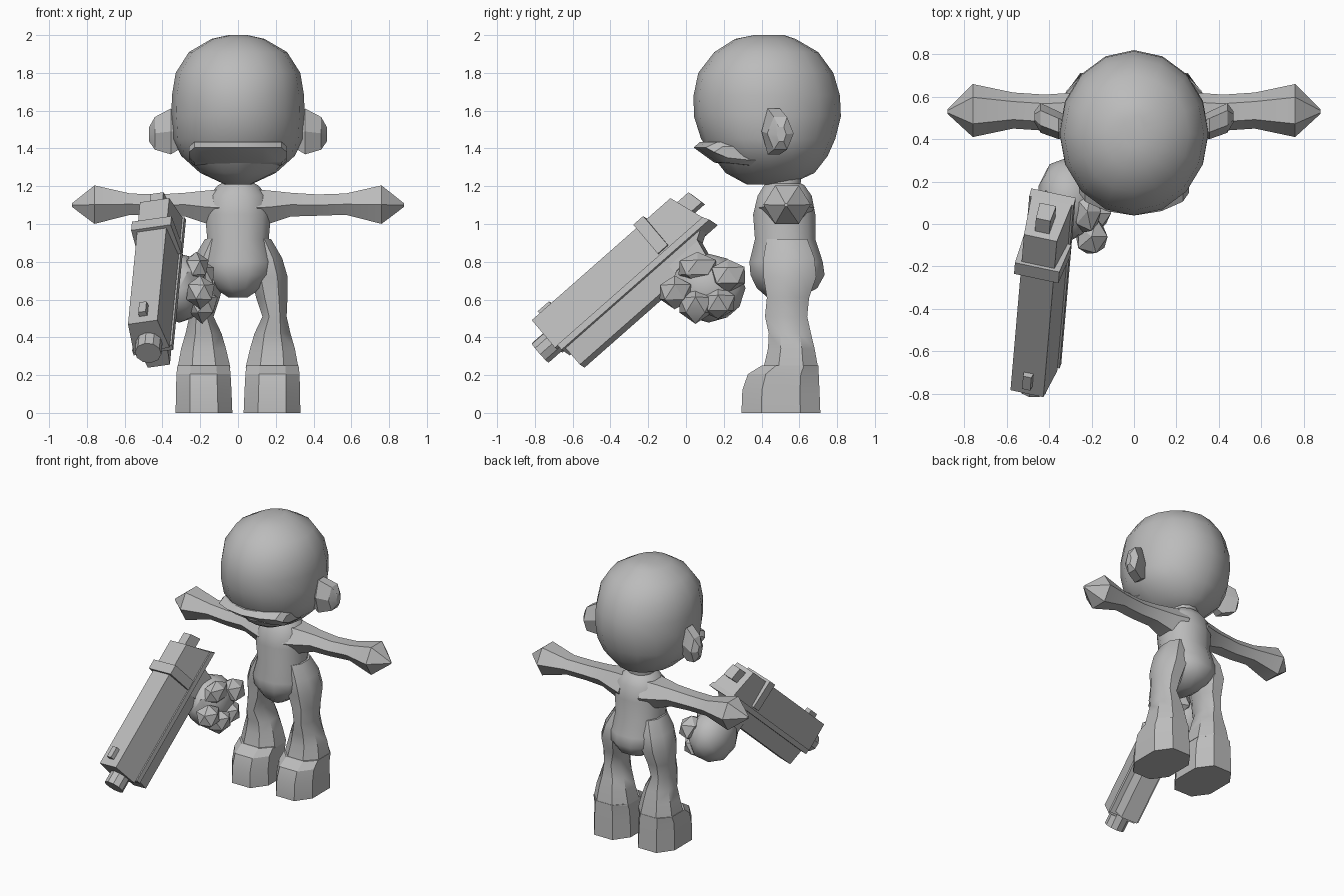
import bpy, bmesh, math, random
from mathutils import Matrix, Vector

if "Cube" in bpy.data.objects:
    bpy.data.objects.remove(bpy.data.objects["Cube"])

random.seed(4)
GREY = bpy.data.materials.new("plain grey")
GREY.diffuse_color = (0.5, 0.5, 0.5, 1)
GREY.use_nodes = True
GREY.node_tree.nodes["Principled BSDF"].inputs["Base Color"].default_value = GREY.diffuse_color


def finish(name, bm, angle=30, mirror=False, matrix=None):
    bmesh.ops.recalc_face_normals(bm, faces=bm.faces)
    if matrix:
        bm.transform(matrix)
    me = bpy.data.meshes.new(name)
    bm.to_mesh(me)
    bm.free()
    me.materials.append(GREY)
    ob = bpy.data.objects.new(name, me)
    bpy.context.collection.objects.link(ob)
    if mirror:
        ob.modifiers.new("mirror", 'MIRROR').use_clip = False
    bpy.context.view_layer.objects.active = ob
    ob.select_set(True)
    bpy.ops.object.shade_smooth_by_angle(angle=math.radians(angle))
    ob.select_set(False)
    return ob


def skin(rings):
    """Bridge rings of points and cap both ends."""
    bm = bmesh.new()
    rows = [[bm.verts.new(p) for p in r] for r in rings]
    n = len(rows[0])
    for a, b in zip(rows, rows[1:]):
        for i in range(n):
            j = (i + 1) % n
            bm.faces.new((a[i], a[j], b[j], b[i]))
    bm.faces.new(rows[0])
    bm.faces.new(rows[-1])
    return bm


def loft(sections, n, axis='z', power=1.0, phase=0.5):
    """Sections are (position, a_min, a_max, b_min, b_max) along z or x."""
    rings = []
    for t, a0, a1, b0, b1 in sections:
        ring = []
        for i in range(n):
            ang = 2 * math.pi * (i + phase) / n
            c, s = math.cos(ang), math.sin(ang)
            c = math.copysign(abs(c) ** power, c)
            s = math.copysign(abs(s) ** power, s)
            a = (a0 + a1) / 2 + c * (a1 - a0) / 2
            b = (b0 + b1) / 2 + s * (b1 - b0) / 2
            ring.append((a, b, t) if axis == 'z' else (t, a, b))
        rings.append(ring)
    return skin(rings)


def sym(rows):
    return [(z, -r, r, f, b) for z, r, f, b in rows]


# head: rounded skull with a flatter face
finish("head", loft(sym([
    (2.00, .05, .36, .52), (1.98, .14, .26, .58), (1.91, .26, .15, .70),
    (1.80, .33, .065, .78), (1.68, .35, .04, .815), (1.57, .352, .042, .82),
    (1.45, .345, .08, .79), (1.36, .30, .14, .75), (1.27, .20, .21, .68),
    (1.21, .07, .32, .55)]), 16, phase=0), 35)

# muzzle: a curved lip across the lower face
lip = []
for x in (-.26, -.23, -.13, 0, .13, .23, .26):
    d = .11 * (abs(x) / .25) ** 2
    e = .025 if abs(x) > .25 else 0
    lip.append([(x, .20 + d, 1.435 - e), (x, .075 + d, 1.435 - e),
                (x, .04 + d * .7 + e, 1.405 - e), (x, .15 + d * .6, 1.325 + e),
                (x, .25 + d, 1.31 + e)])
finish("muzzle", skin(lip))

# ears
finish("ear", loft([(.30, .42, .50, 1.39, 1.58), (.355, .40, .53, 1.35, 1.63),
                    (.44, .43, .57, 1.38, 1.58), (.47, .48, .53, 1.43, 1.52)],
                   6, 'x', phase=0), 25, mirror=True)

# torso with neck
finish("torso", loft(sym([
    (1.30, .09, .43, .62), (1.215, .09, .42, .61), (1.205, .11, .41, .63),
    (1.15, .16, .375, .67), (1.05, .18, .35, .69), (.92, .168, .36, .69),
    (.80, .20, .33, .73), (.73, .19, .335, .74), (.66, .13, .37, .70),
    (.61, .05, .43, .60)]), 12, power=.9), 40)

# arms with pointed hands
finish("arm", loft([
    (.08, .38, .68, .97, 1.20), (.17, .41, .65, .99, 1.19), (.28, .44, .62, 1.03, 1.175),
    (.42, .44, .61, 1.035, 1.165), (.57, .45, .62, 1.04, 1.17), (.76, .41, .66, .985, 1.22),
    (.88, .52, .54, 1.09, 1.11)], 6, 'x', phase=0), 40, mirror=True)

# legs
finish("leg", loft([
    (.92, .04, .18, .42, .65), (.82, .05, .24, .40, .69), (.72, .06, .27, .40, .70),
    (.61, .09, .268, .42, .66), (.51, .125, .262, .41, .65), (.42, .08, .285, .43, .67),
    (.34, .055, .31, .425, .69), (.24, .03, .33, .40, .71)], 8, power=.9),
    40, mirror=True)

# feet
finish("foot", loft([(.25, .035, .33, .39, .71), (.205, .03, .335, .315, .715),
                     (.12, .025, .338, .285, .72), (0, .02, .34, .28, .725)],
                    8, power=.8), 30, mirror=True)

# pistol frame of reference: u back along the barrel, s sideways, w up
U = Vector((.065, .75, .66)).normalized()
W = Vector((-.24, -.64, .73))
W = (W - U * W.dot(U)).normalized()
S = W.cross(U) * -1
GUN = Matrix.Translation((-.505, -.80, .48)) @ Matrix((U, S, W)).transposed().to_4x4()


def gun_part(name, u0, u1, w0, w1, top, bottom, slope=0):
    """Block with top and bottom half widths; slope pushes the lower rear back."""
    rings = [[(u, -top, w1), (u, top, w1), (u + d, bottom, w0), (u + d, -bottom, w0)]
             for u, d in ((u0, 0), (u1, slope))]
    finish(name, skin(rings), matrix=GUN)


gun_part("pistol_slide", 0, .98, -.20, 0, .08, .098, .065)
gun_part("pistol_rail", .02, 1.045, -.235, -.20, .108, .108, .02)
gun_part("pistol_frame", .04, 1.0, -.35, -.23, .075, .06, -.2)
gun_part("slide_band", .74, .81, -.19, .018, .108, .115)
gun_part("front_sight", .05, .13, -.01, .03, .02, .024)
gun_part("hammer", .97, 1.07, -.12, -.03, .035, .04, .02)
gun_part("pistol_grip", .74, .95, -.56, -.23, .07, .07, -.06)
finish("barrel", loft([(-.085, -.07, .07, -.215, -.075), (.02, -.07, .07, -.215, -.075)],
                      10, 'x'), matrix=GUN)


# fist around the grip: palm, fingers and thumb
def blob(name, centre, radii, subdiv, jitter):
    bm = bmesh.new()
    bmesh.ops.create_icosphere(bm, subdivisions=subdiv, radius=1)
    for v in bm.verts:
        k = 1 + random.uniform(-jitter, jitter)
        v.co = Vector([c + r * k * x for c, r, x in zip(centre, radii, v.co)])
    finish(name, bm, 30)


blob("palm", (-.31, .12, .66), (.15, .20, .185), 2, .03)
for i, c in enumerate([(-.20, -.06, .64), (-.19, .05, .57), (-.20, .17, .58), (-.20, .22, .73)]):
    blob("finger_%d" % (i + 1), c, (.085, .10, .09), 1, .1)
blob("thumb", (-.22, .06, .77), (.075, .12, .09), 1, .1)
